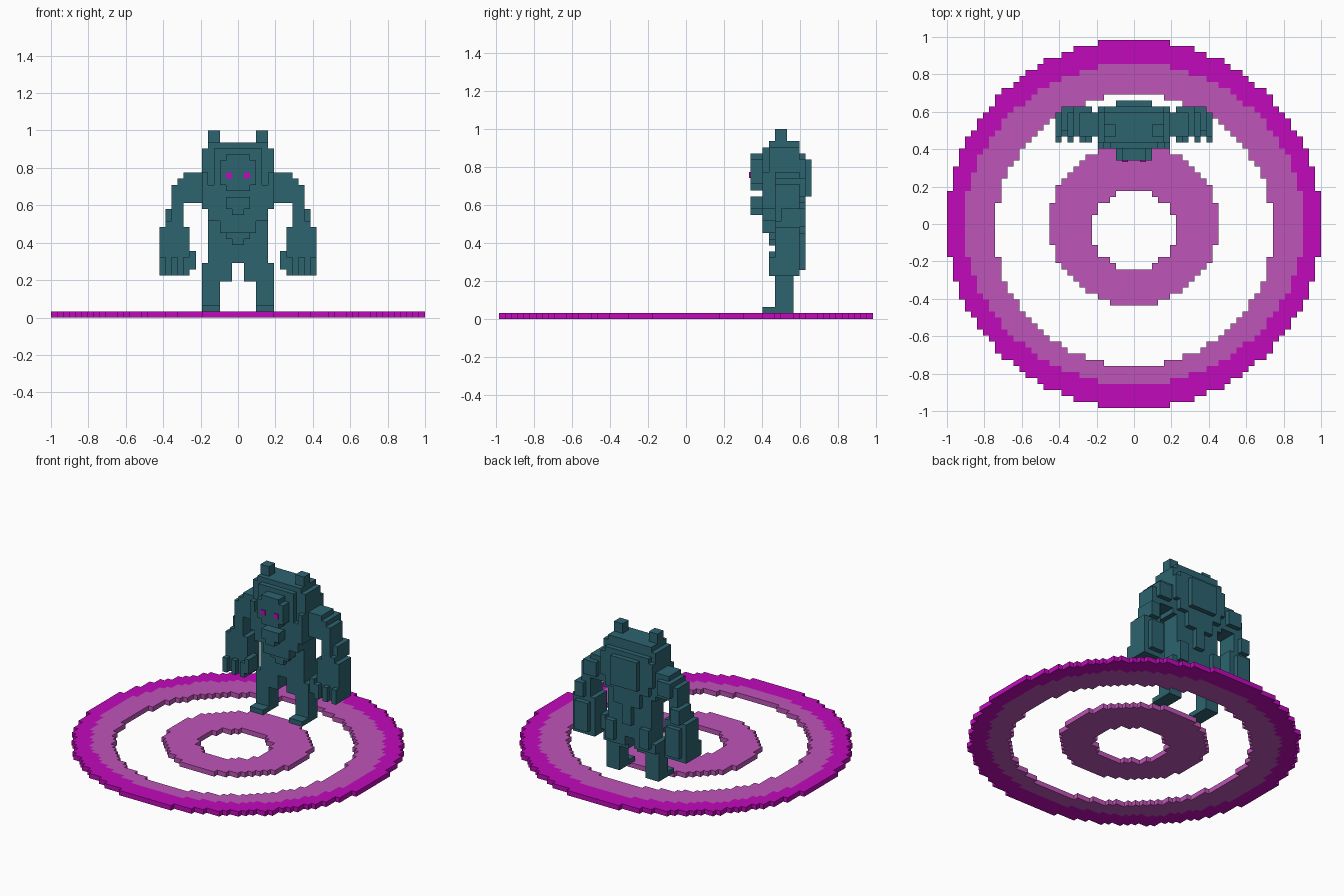
import bpy
import bmesh
from mathutils import Matrix, Vector

if "Cube" in bpy.data.objects:
    bpy.data.objects.remove(bpy.data.objects["Cube"])

CELL = 1 / 31          # edge length of one block
BODY_Y = 16.5          # depth of the creature's centre, in blocks


def make_material(name, rgb):
    mat = bpy.data.materials.new(name)
    mat.use_nodes = True
    mat.diffuse_color = (*rgb, 1)
    mat.node_tree.nodes["Principled BSDF"].inputs["Base Color"].default_value = (*rgb, 1)
    return mat


teal = make_material("dark teal", (0.026, 0.125, 0.16))
magenta = make_material("magenta", (0.54, 0.003, 0.5))
orchid = make_material("orchid", (0.52, 0.09, 0.48))


def finish(name, bm, *materials):
    bmesh.ops.recalc_face_normals(bm, faces=bm.faces)
    mesh = bpy.data.meshes.new(name)
    bm.to_mesh(mesh)
    bm.free()
    for mat in materials:
        mesh.materials.append(mat)
    obj = bpy.data.objects.new(name, mesh)
    bpy.context.collection.objects.link(obj)
    return obj


def part(name, *boxes, mat=teal, side=1):
    """One object from boxes given as (x range, y range, z range) in blocks."""
    bm = bmesh.new()
    for xs, ys, zs in boxes:
        lo, hi = (Vector(corner) for corner in zip(xs, ys, zs))
        mid, size = (lo + hi) / 2, hi - lo
        mid.x *= side
        mid.y += BODY_Y
        bmesh.ops.create_cube(bm, size=1, matrix=Matrix.Translation(mid * CELL)
                              @ Matrix.Diagonal((*(size * CELL), 1)))
    return finish(name, bm, mat)


def pair(name, *boxes, mat=teal):
    part("left_" + name, *boxes, mat=mat, side=1)
    part("right_" + name, *boxes, mat=mat, side=-1)


def wide(half, ys, zs):
    return (-half, half), ys, zs


def inside(x, y, rx, ry, cy=0):
    return (x / rx) ** 2 + ((y - cy) / ry) ** 2 < 1.003


def ring(name, outer, hole, inner_band=None):
    """Flat stepped ring; faces within inner_band take the paler colour."""
    bm = bmesh.new()
    for i in range(-31, 31):
        for j in range(-30, 31):
            x = i + 0.5
            if inside(x, j, *outer) and not inside(x, j, *hole):
                corners = ((i, j - 0.5), (i + 1, j - 0.5), (i + 1, j + 0.5), (i, j + 0.5))
                bm.faces.new([bm.verts.new((a * CELL, b * CELL, 0)) for a, b in corners])
    bmesh.ops.remove_doubles(bm, verts=bm.verts, dist=CELL / 10)
    grown = bmesh.ops.extrude_face_region(bm, geom=bm.faces[:], use_keep_orig=True)["geom"]
    top = [g for g in grown if isinstance(g, bmesh.types.BMVert)]
    bmesh.ops.translate(bm, verts=top, vec=(0, 0, CELL))
    for face in bm.faces:
        c = face.calc_center_median() / CELL
        face.material_index = int(inner_band is not None and not inside(c.x, c.y, *inner_band))
    return finish(name, bm, orchid, magenta)


# Ground rings
ring("outer_ring", (31, 30.5), (23, 22.5, -1), (28, 26.5))
ring("inner_ring", (14, 13.5), (7, 6.5, -1))

# Head, hood and face
part("hood", wide(6, (-3, 2), (18, 28)), wide(5, (-3, 2), (28, 29)),
     wide(4, (-4, 0), (20, 28)))
pair("ear", ((3, 5), (-2, 0), (29, 31)))
part("face", wide(3, (-6, -3), (22, 26)), wide(2, (-6, -3), (21, 27)))
part("jaw", wide(2, (-6, -3), (18, 20)), wide(1, (-6, -3), (17, 18)))
pair("eye", ((1, 2), (-6.2, -6), (23, 24)), mat=magenta)

# Torso
pair("chest", ((1, 5), (-4, 0), (16, 22)), ((5, 6), (-4, 0), (18, 24)))
part("waist", wide(5, (-2, 2), (9, 18)))
part("belly", wide(3, (-4, 0), (14, 18)), wide(2, (-3, 0), (13, 16)),
     wide(1, (-3, 0), (12, 13)))
part("back", wide(5, (1, 3), (19, 27)), wide(6, (1, 3), (21, 26)),
     wide(3, (2, 4), (20, 26)))
part("lower_back", wide(3, (1, 3), (16, 19)), wide(1, (1, 3), (12, 16)))

# Arms
pair("shoulder", ((6, 9), (-2, 2), (19, 24)), ((9, 10), (-2, 2), (16, 23)),
     ((9, 11), (-2, 2), (16, 22)), ((7, 10), (-1, 3), (20, 23)))
pair("forearm", ((9, 11), (-2, 2), (15, 19)), ((10, 12), (-1, 3), (15, 18)),
     ((9, 12), (-2, 2), (15, 16)))
pair("hand", ((8, 13), (-2, 2), (10, 15)), ((9, 12), (1, 3), (8, 14)),
     ((8, 13), (-2, 2), (7, 10)))
pair("fingers", *[((x, x + 1), (-3, -1), (7, 10)) for x in (8, 10, 12)],
     ((7, 8), (-3, 0), (8, 11)))

# Legs
pair("thigh", ((1, 6), (-2, 2), (7, 9)), ((1, 3), (-2, 1), (6, 7)),
     ((3, 6), (-2, 2), (7, 9)), ((3, 5), (1, 3), (8, 12)))
pair("shin", ((3, 6), (-2, 1), (1, 7)))
pair("foot", ((3, 6), (-4, 0), (1, 2)))
